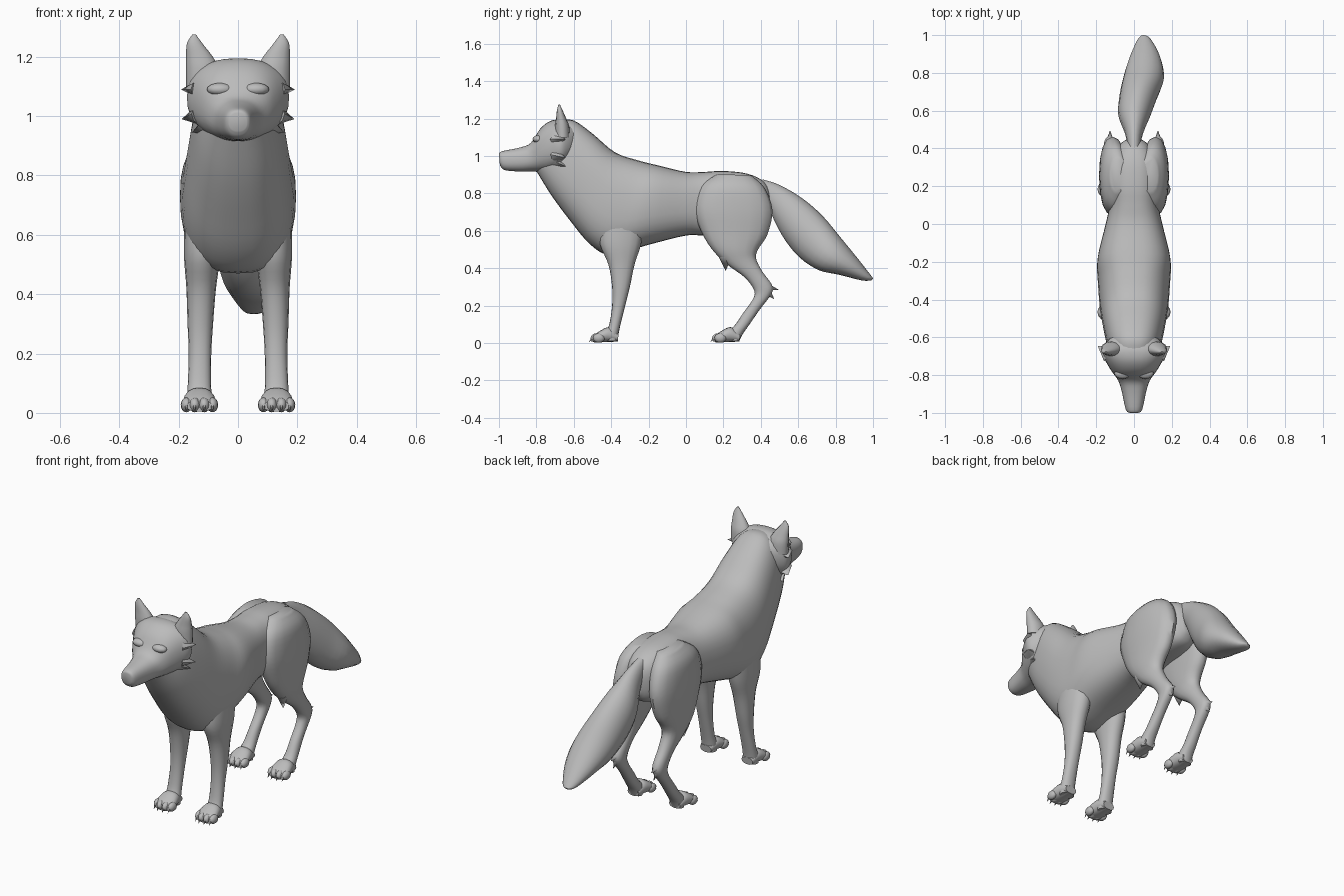
import bpy, bmesh, math
from mathutils import Vector

grey = bpy.data.materials.new("plain grey fur")
grey.diffuse_color = (0.5, 0.5, 0.5, 1)


def finish(name, bm):
    bmesh.ops.recalc_face_normals(bm, faces=bm.faces[:])
    me = bpy.data.meshes.new(name)
    bm.to_mesh(me)
    bm.free()
    me.materials.append(grey)
    ob = bpy.data.objects.new(name, me)
    bpy.context.collection.objects.link(ob)
    bpy.ops.object.select_all(action='DESELECT')
    ob.select_set(True)
    bpy.context.view_layer.objects.active = ob
    bpy.ops.object.shade_smooth_by_angle(angle=math.radians(50))
    return ob


def spline(a, b, c, d, t):
    return [0.5 * (2 * q + (r - p) * t + (2 * p - 5 * q + 4 * r - s) * t * t
                   + (3 * q - p - 3 * r + s) * t ** 3) for p, q, r, s in zip(a, b, c, d)]


def loft(name, rings, sides=24, steps=4, power=0.9, side=1):
    """Ring = (y, z of one edge, y, z of opposite edge, x centre, half width)."""
    fine = []
    for i in range(len(rings) - 1):
        four = [rings[max(0, min(len(rings) - 1, i + k))] for k in (-1, 0, 1, 2)]
        fine += [spline(*four, s / steps) for s in range(steps)]
    fine.append(rings[-1])
    bm, loops = bmesh.new(), []
    curve = lambda v: math.copysign(abs(v) ** power, v)
    for ya, za, yb, zb, xc, w in fine:
        loop = []
        for k in range(sides):
            a = 2 * math.pi * k / sides
            m = (1 + curve(math.cos(a))) / 2
            loop.append(bm.verts.new((side * (xc + w * curve(math.sin(a))),
                                      yb + (ya - yb) * m, zb + (za - zb) * m)))
        loops.append(loop)
    for p, q in zip(loops, loops[1:]):
        for k in range(sides):
            n = (k + 1) % sides
            bm.faces.new((p[k], p[n], q[n], q[k]))
    bm.faces.new(loops[0])
    bm.faces.new(loops[-1])
    return finish(name, bm)


def spike(name, base, tip, rx, ry, side=1, sides=8):
    """Pointed tuft or claw from an oval base to a tip."""
    b, t = Vector(base), Vector(tip)
    axis = (t - b).normalized()
    u = Vector((1, 0, 0)) if abs(axis.x) < 0.8 else Vector((0, 0, 1))
    u = (u - axis * u.dot(axis)).normalized()
    v = axis.cross(u)
    bm = bmesh.new()
    ring = []
    for k in range(sides):
        a = 2 * math.pi * k / sides
        ring.append(bm.verts.new(b + u * rx * math.cos(a) + v * ry * math.sin(a)))
    top = bm.verts.new(t)
    for k in range(sides):
        bm.faces.new((ring[k], ring[(k + 1) % sides], top))
    bm.faces.new(ring)
    for p in bm.verts:
        p.co.x *= side
    return finish(name, bm)


def ball(name, centre, radius):
    bm = bmesh.new()
    bmesh.ops.create_uvsphere(bm, u_segments=12, v_segments=8, radius=1)
    for v in bm.verts:
        v.co = Vector([c + r * p for c, r, p in zip(centre, radius, v.co)])
    return finish(name, bm)


# Neck, chest, belly and rump
loft("body", [
    (-.67, 1.19, -.80, .92, 0, .10), (-.60, 1.19, -.72, .79, 0, .135),
    (-.50, 1.12, -.62, .655, 0, .16), (-.38, 1.02, -.51, .525, 0, .18),
    (-.25, .975, -.40, .47, 0, .19), (-.15, .95, -.22, .52, 0, .193),
    (0, .915, 0, .575, 0, .15), (.10, .915, .10, .575, 0, .13),
    (.20, .92, .20, .60, 0, .13), (.33, .905, .32, .61, 0, .12),
    (.42, .86, .41, .63, 0, .08), (.455, .79, .45, .68, 0, .03)], sides=32, power=.8)

# Head and muzzle
loft("head", [
    (-1.0, 1.01, -.995, .95, 0, .03), (-.985, 1.025, -.97, .925, 0, .045),
    (-.89, 1.045, -.89, .917, 0, .064), (-.83, 1.07, -.83, .917, 0, .083),
    (-.78, 1.145, -.78, .915, 0, .118), (-.73, 1.185, -.73, .915, 0, .148),
    (-.68, 1.195, -.67, .93, 0, .172), (-.64, 1.185, -.63, .96, 0, .155),
    (-.59, 1.16, -.59, 1.0, 0, .11)], sides=32, power=.85)
ball("nose", (0, -.98, 1.0), (.036, .019, .026))

# Bushy tail sweeping down and slightly to one side
loft("tail", [
    (.41, .875, .41, .80, 0, .03), (.50, .845, .47, .66, 0, .05),
    (.62, .775, .53, .55, .002, .085), (.73, .68, .61, .455, .022, .10),
    (.83, .56, .71, .39, .05, .108), (.92, .45, .82, .365, .058, .085),
    (.99, .36, .94, .335, .055, .04), (1.0, .345, .99, .335, .05, .012)], sides=16, power=1)

for s, tag in ((1, "left"), (-1, "right")):
    # Upright ear, wide across and thin front to back
    loft(tag + "_ear", [
        (-.70, 1.10, -.62, 1.10, .115, .06), (-.70, 1.16, -.625, 1.16, .12, .056),
        (-.695, 1.20, -.64, 1.20, .13, .045), (-.69, 1.245, -.66, 1.245, .146, .026),
        (-.682, 1.275, -.674, 1.275, .148, .006)], sides=12, power=1, side=s)
    # Cheek ruff
    for i, (z, x, dz) in enumerate(((1.09, .192, .0), (1.0, .19, -.01), (.965, .155, -.02))):
        spike(tag + "_cheek_tuft_%d" % i, (x - .06, -.69, z), (x, -.645, z + dz), .045, .03, s)
    # Brow
    ball(tag + "_brow", (s * .06, -.79, 1.09), (.045, .03, .022))
    # Front leg
    loft(tag + "_front_leg", [
        (-.46, .64, -.22, .66, .11, .07), (-.46, .53, -.24, .53, .12, .062),
        (-.415, .42, -.275, .42, .124, .05), (-.395, .30, -.30, .30, .127, .043),
        (-.395, .20, -.325, .20, .128, .038), (-.41, .10, -.35, .10, .13, .039),
        (-.43, .05, -.36, .05, .13, .042), (-.43, .01, -.365, .01, .13, .04)], sides=16, side=s)
    # Hind leg from hip through hock to heel
    loft(tag + "_hind_leg", [
        (.17, .905, .35, .895, .08, .045), (.08, .84, .42, .83, .10, .072),
        (.045, .72, .462, .71, .113, .072), (.08, .60, .435, .58, .12, .062),
        (.14, .50, .385, .50, .125, .055), (.22, .42, .375, .45, .127, .044),
        (.315, .35, .41, .38, .127, .036), (.365, .28, .46, .31, .127, .033),
        (.355, .23, .455, .26, .127, .031), (.305, .16, .395, .18, .128, .03),
        (.265, .10, .34, .10, .13, .033), (.23, .06, .305, .05, .13, .038),
        (.24, .01, .285, .01, .13, .036)], sides=16, side=s)
    # Fur tufts at the knee and hock
    spike(tag + "_knee_tuft", (.135, .21, .46), (.135, .212, .385), .03, .035, s)
    spike(tag + "_upper_hock_tuft", (.127, .43, .30), (.127, .495, .285), .025, .022, s)
    spike(tag + "_lower_hock_tuft", (.127, .43, .28), (.127, .472, .235), .022, .022, s)
    # Paws with four toes and claws
    for pos, y in (("front", -.52), ("hind", .13)):
        loft("%s_%s_paw" % (tag, pos), [
            (y + .16, .05, y + .155, .008, .13, .035), (y + .11, .085, y + .11, .006, .13, .048),
            (y + .06, .065, y + .06, .004, .13, .056), (y + .025, .04, y + .025, .005, .13, .045)],
            sides=16, side=s)
        for i, dx in enumerate((-.044, -.016, .016, .044)):
            back = .012 if abs(dx) > .03 else 0
            ball("%s_%s_toe_%d" % (tag, pos, i), (s * (.13 + dx), y + .042 + back, .027),
                 (.019, .032, .025))
            spike("%s_%s_claw_%d" % (tag, pos, i), (.13 + dx, y + .022 + back, .028),
                  (.13 + dx, y + back, .005), .008, .01, s, 6)
